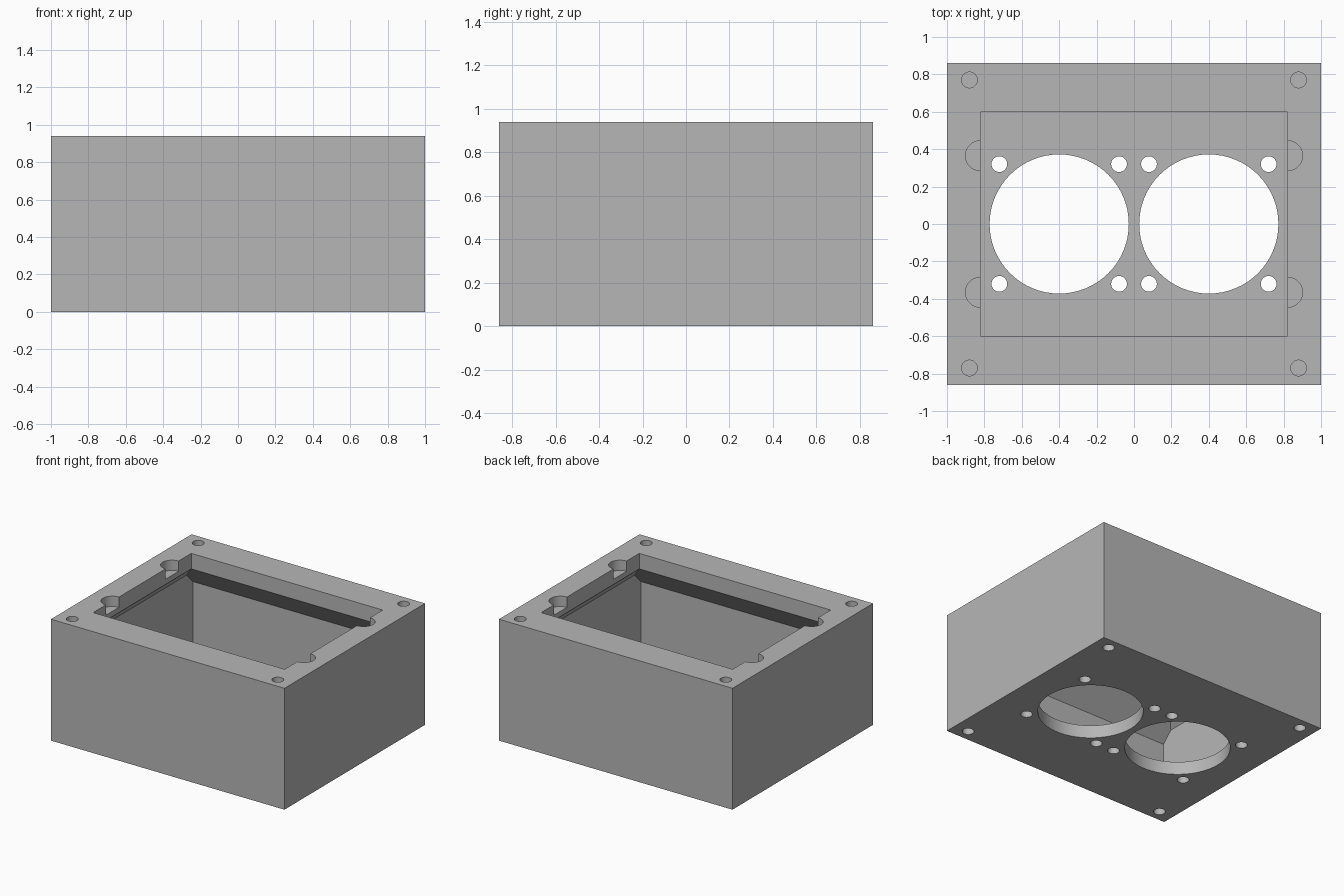
import bpy
import bmesh
from mathutils import Matrix

old = bpy.data.objects.get("Cube")
if old:
    bpy.data.objects.remove(old, do_unlink=True)

HX, HY, HEIGHT, FLOOR = 1.0, 0.86, 0.94, 0.10
SIGNS = [(sx, sy) for sx in (-1, 1) for sy in (-1, 1)]


def make_object(name, bm):
    bmesh.ops.recalc_face_normals(bm, faces=bm.faces)
    mesh = bpy.data.meshes.new(name)
    bm.to_mesh(mesh)
    bm.free()
    obj = bpy.data.objects.new(name, mesh)
    bpy.context.collection.objects.link(obj)
    return obj


def rectangle_loft(name, sections):
    """Closed solid through centred rectangles given as (z, half_x, half_y)."""
    bm = bmesh.new()
    rings = [[bm.verts.new((sx * x, sy * y, z))
              for sx, sy in ((-1, -1), (1, -1), (1, 1), (-1, 1))]
             for z, x, y in sections]
    for low, high in zip(rings, rings[1:]):
        for i in range(4):
            j = (i + 1) % 4
            bm.faces.new((low[i], low[j], high[j], high[i]))
    bm.faces.new(rings[0][::-1])
    bm.faces.new(rings[-1])
    return make_object(name, bm)


def cylinders(name, items):
    """Upright cylinders given as (x, y, radius, z_low, z_high)."""
    bm = bmesh.new()
    for x, y, r, z0, z1 in items:
        bmesh.ops.create_cone(bm, cap_ends=True, segments=64, radius1=r, radius2=r,
                              depth=z1 - z0,
                              matrix=Matrix.Translation((x, y, (z0 + z1) / 2)))
    return make_object(name, bm)


def cut(target, cutter):
    cutter.hide_render = True
    mod = target.modifiers.new("cut", 'BOOLEAN')
    mod.operation = 'DIFFERENCE'
    mod.solver = 'EXACT'
    mod.object = cutter
    bpy.ops.object.select_all(action='DESELECT')
    target.select_set(True)
    bpy.context.view_layer.objects.active = target
    bpy.ops.object.modifier_apply(modifier=mod.name)
    bpy.data.objects.remove(cutter, do_unlink=True)


# Outer block
housing = rectangle_loft("housing", [(0, HX, HY), (HEIGHT, HX, HY)])

# Cavity: thin walls, sloped shoulders, narrower opening at the top
cut(housing, rectangle_loft("cavity_cutter", [
    (FLOOR, 0.96, 0.82), (0.60, 0.96, 0.82), (0.68, 0.96, 0.74),
    (0.82, 0.82, 0.60), (HEIGHT + 0.1, 0.82, 0.60)]))

# Half-round finger notches in the lip
cut(housing, cylinders("notch_cutter", [
    (sx * 0.821, sy * 0.365, 0.08, HEIGHT - 0.08, HEIGHT + 0.05) for sx, sy in SIGNS]))

# Large round openings and their screw holes through the floor
holes = []
for cx in (-0.4, 0.4):
    holes.append((cx, 0, 0.372, -0.05, 0.2))
    holes += [(cx + sx * 0.32, sy * 0.32, 0.042, -0.05, 0.2) for sx, sy in SIGNS]

# Corner screw holes, blind from the top and through the floor
for sx, sy in SIGNS:
    x, y = sx * 0.88, sy * 0.77
    holes.append((x, y, 0.042, HEIGHT - 0.2, HEIGHT + 0.05))
    holes.append((x, y, 0.042, -0.05, 0.2))
cut(housing, cylinders("hole_cutter", holes))

# Material
grey = bpy.data.materials.new("light_grey")
grey.use_nodes = True
colour = (0.47, 0.47, 0.47, 1)
grey.diffuse_color = colour
grey.node_tree.nodes["Principled BSDF"].inputs["Base Color"].default_value = colour
housing.data.materials.clear()
housing.data.materials.append(grey)

# Smooth round walls, sharp edges elsewhere
bpy.ops.object.select_all(action='DESELECT')
housing.select_set(True)
bpy.context.view_layer.objects.active = housing
bpy.ops.object.shade_smooth_by_angle(angle=0.5)
